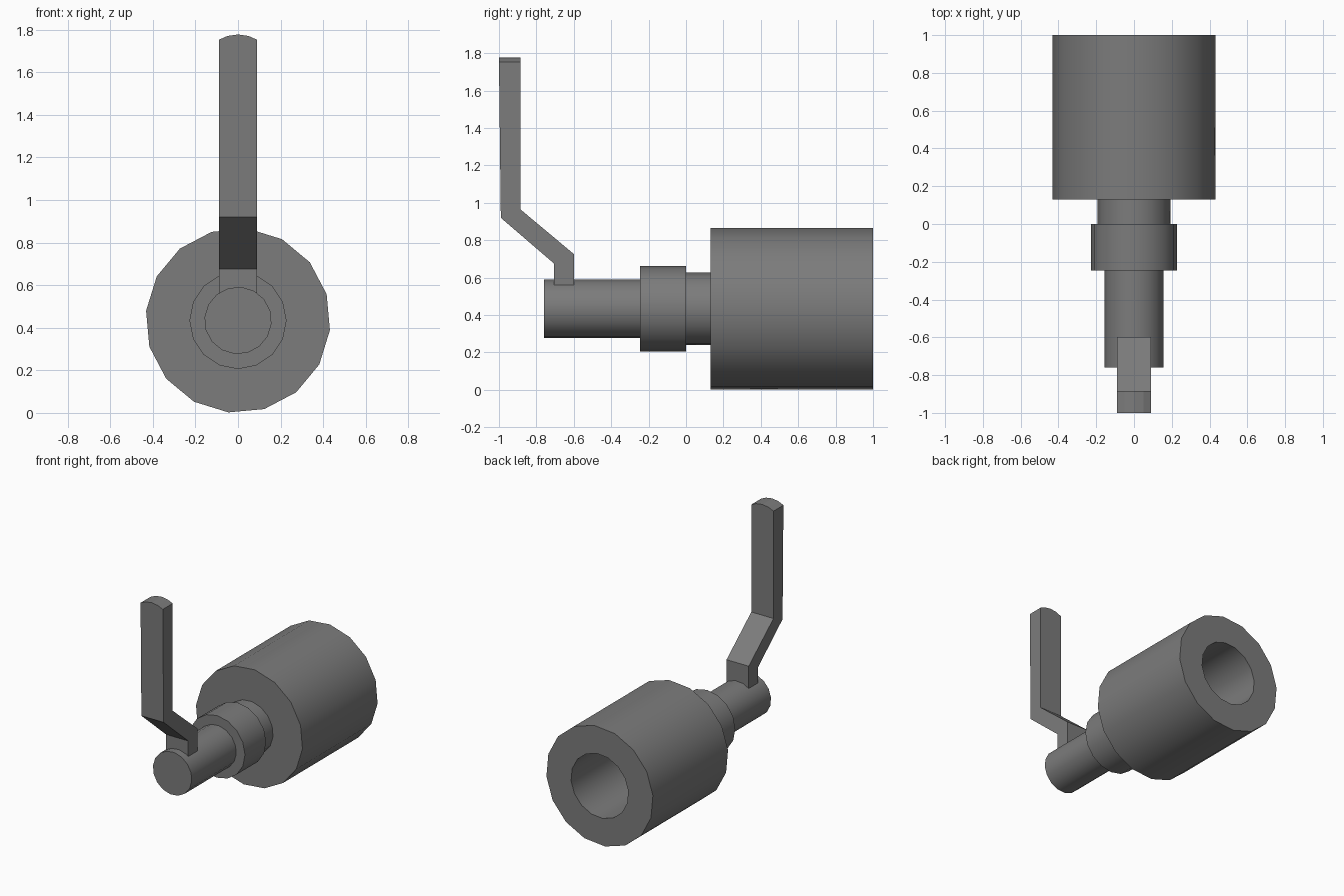
import bpy
import bmesh
import math

cube = bpy.data.objects.get("Cube")
if cube:
    bpy.data.objects.remove(cube, do_unlink=True)

AXIS_Z = 0.434
SIDES = 16

grey = bpy.data.materials.new("dark_grey_metal")
grey.use_nodes = True
COLOUR = (0.2, 0.2, 0.2, 1)
grey.diffuse_color = COLOUR
grey.node_tree.nodes["Principled BSDF"].inputs["Base Color"].default_value = COLOUR


def finish(name, bm, smooth):
    """Turn a bmesh into a shaded, coloured object."""
    bmesh.ops.recalc_face_normals(bm, faces=bm.faces)
    mesh = bpy.data.meshes.new(name)
    bm.to_mesh(mesh)
    bm.free()
    mesh.materials.append(grey)
    obj = bpy.data.objects.new(name, mesh)
    bpy.context.collection.objects.link(obj)
    if smooth:
        bpy.ops.object.select_all(action='DESELECT')
        obj.select_set(True)
        bpy.context.view_layer.objects.active = obj
        bpy.ops.object.shade_smooth_by_angle(angle=math.radians(35))
    return obj


def loft(rings):
    """Skin a list of point loops and cap both ends."""
    bm = bmesh.new()
    loops = [[bm.verts.new(p) for p in ring] for ring in rings]
    for a, b in zip(loops, loops[1:]):
        for i in range(len(a)):
            j = (i + 1) % len(a)
            bm.faces.new((a[i], a[j], b[j], b[i]))
    bm.faces.new(loops[0])
    bm.faces.new(loops[-1])
    return bm


def turned(name, profile, phase):
    """Turn (radius, y) steps around the horizontal axis."""
    angles = [math.radians(phase) + math.tau * i / SIDES for i in range(SIDES)]
    rings = [[(r * math.cos(a), y, AXIS_Z + r * math.sin(a)) for a in angles]
             for r, y in profile]
    return finish(name, loft(rings), True)


# Large drum with a deep blind bore in its back
turned("drum", [(0.434, 0.13), (0.434, 1.0), (0.233, 1.0), (0.233, 0.2)], -6)

# Stepped spindle
turned("neck", [(0.194, -0.02), (0.194, 0.15)], -6)
turned("collar", [(0.228, -0.245), (0.228, 0.0)], 0)
turned("shaft", [(0.158, -0.76), (0.158, -0.22)], -6)

# Cranked flat lever with a rounded tip
HALF_WIDTH, TIP_RADIUS, TIP_Z = 0.09, 0.175, 1.777
side = [(-0.705, 0.5), (-0.705, 0.675), (-0.99, 0.92), (-1.0, TIP_Z),
        (-0.885, TIP_Z), (-0.885, 0.965), (-0.598, 0.725), (-0.598, 0.5)]
sections = []
for t in (-1, -0.55, 0, 0.55, 1):
    x = HALF_WIDTH * t
    drop = TIP_RADIUS - math.sqrt(TIP_RADIUS ** 2 - x ** 2)
    sections.append([(x, y, z - drop if z == TIP_Z else z) for y, z in side])
finish("lever", loft(sections), False)
